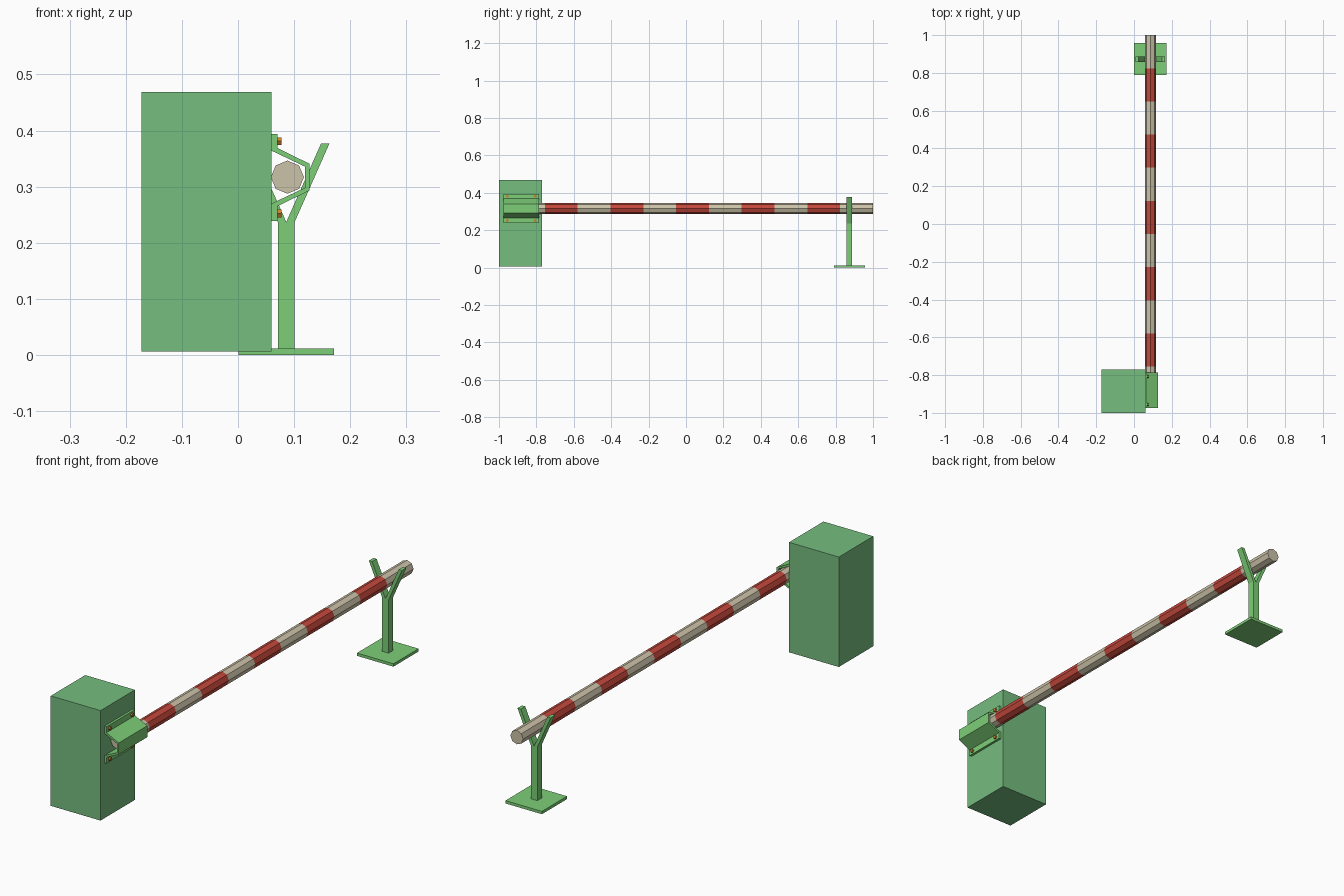
import bpy, bmesh, math
from mathutils import Matrix, Vector

if "Cube" in bpy.data.objects:
    bpy.data.objects.remove(bpy.data.objects["Cube"])


def material(name, rgb):
    m = bpy.data.materials.new(name)
    m.diffuse_color = (*rgb, 1)
    m.use_nodes = True
    m.node_tree.nodes["Principled BSDF"].inputs["Base Color"].default_value = m.diffuse_color
    return m


CABINET = material("cabinet green", (0.18, 0.51, 0.21))
GREEN = material("bright green", (0.205, 0.62, 0.185))
CREAM = material("cream", (0.60, 0.54, 0.39))
RED = material("red", (0.55, 0.065, 0.045))
ORANGE = material("bolt orange", (0.62, 0.22, 0.03))


def finish(name, bm, *mats):
    bmesh.ops.recalc_face_normals(bm, faces=bm.faces)
    me = bpy.data.meshes.new(name)
    bm.to_mesh(me)
    bm.free()
    for m in mats:
        me.materials.append(m)
    ob = bpy.data.objects.new(name, me)
    bpy.context.collection.objects.link(ob)
    return ob


def box(name, lo, hi, mat):
    bm = bmesh.new()
    lo, hi = Vector(lo), Vector(hi)
    bmesh.ops.create_cube(bm, size=1, matrix=Matrix.Translation((lo + hi) / 2)
                          @ Matrix.Diagonal((*(hi - lo), 1)))
    return finish(name, bm, mat)


def extrude_y(name, profile, y0, y1, mat):
    """Extrude an x-z profile along y."""
    bm = bmesh.new()
    f = bm.faces.new([bm.verts.new((x, y0, z)) for x, z in profile])
    r = bmesh.ops.extrude_face_region(bm, geom=[f])
    verts = [v for v in r["geom"] if isinstance(v, bmesh.types.BMVert)]
    bmesh.ops.translate(bm, verts=verts, vec=(0, y1 - y0, 0))
    return finish(name, bm, mat)


# Cabinet
box("cabinet", (-0.172, -1, 0.006), (0.06, -0.771, 0.469), CABINET)

# Striped octagonal boom: cut into equal bands, alternate bands red
STEP, END = 0.1755, 1.0
START = END - 11 * STEP
bm = bmesh.new()
bmesh.ops.create_cone(bm, cap_ends=True, segments=8, radius1=0.0295, radius2=0.0295,
                      depth=END - START,
                      matrix=Matrix.Translation((0.088, (START + END) / 2, 0.317))
                      @ Matrix.Rotation(math.pi / 2, 4, 'X'))
for i in range(1, 11):
    bmesh.ops.bisect_plane(bm, geom=bm.verts[:] + bm.edges[:] + bm.faces[:],
                           plane_co=(0, END - i * STEP, 0), plane_no=(0, 1, 0))
for f in bm.faces:
    band = int((END - f.calc_center_median().y) / STEP)
    f.material_index = band % 2 if abs(f.normal.y) < 0.5 else 0
finish("boom", bm, CREAM, RED)

# Bent clamp bracket holding the boom to the cabinet
outer = [(0.070, 0.394), (0.070, 0.369), (0.127, 0.341),
         (0.127, 0.293), (0.070, 0.265), (0.070, 0.239)]
inner = [(0.060, 0.239), (0.060, 0.270), (0.119, 0.298),
         (0.119, 0.336), (0.060, 0.364), (0.060, 0.394)]
extrude_y("clamp_bracket", outer + inner, -0.975, -0.785, GREEN)

# Hexagonal bolts
for y in (-0.955, -0.807):
    for z in (0.381, 0.252):
        bm = bmesh.new()
        bmesh.ops.create_cone(bm, cap_ends=True, segments=6, radius1=0.008,
                              radius2=0.008, depth=0.009,
                              matrix=Matrix.Translation((0.0728, y, z))
                              @ Matrix.Rotation(math.pi / 2, 4, 'Y'))
        finish("bolt", bm, ORANGE)

# Rest post: foot plate and Y-shaped fork
C = 0.086
box("foot_plate", (C - 0.085, 0.79, 0), (C + 0.085, 0.957, 0.012), GREEN)
right = [(0.015, 0.012), (0.015, 0.237), (0.077, 0.377), (0.062, 0.377)]
fork = right + [(0, 0.237)] + [(-x, z) for x, z in reversed(right)]
extrude_y("fork_post", [(C + x, z) for x, z in fork], 0.858, 0.888, GREEN)
